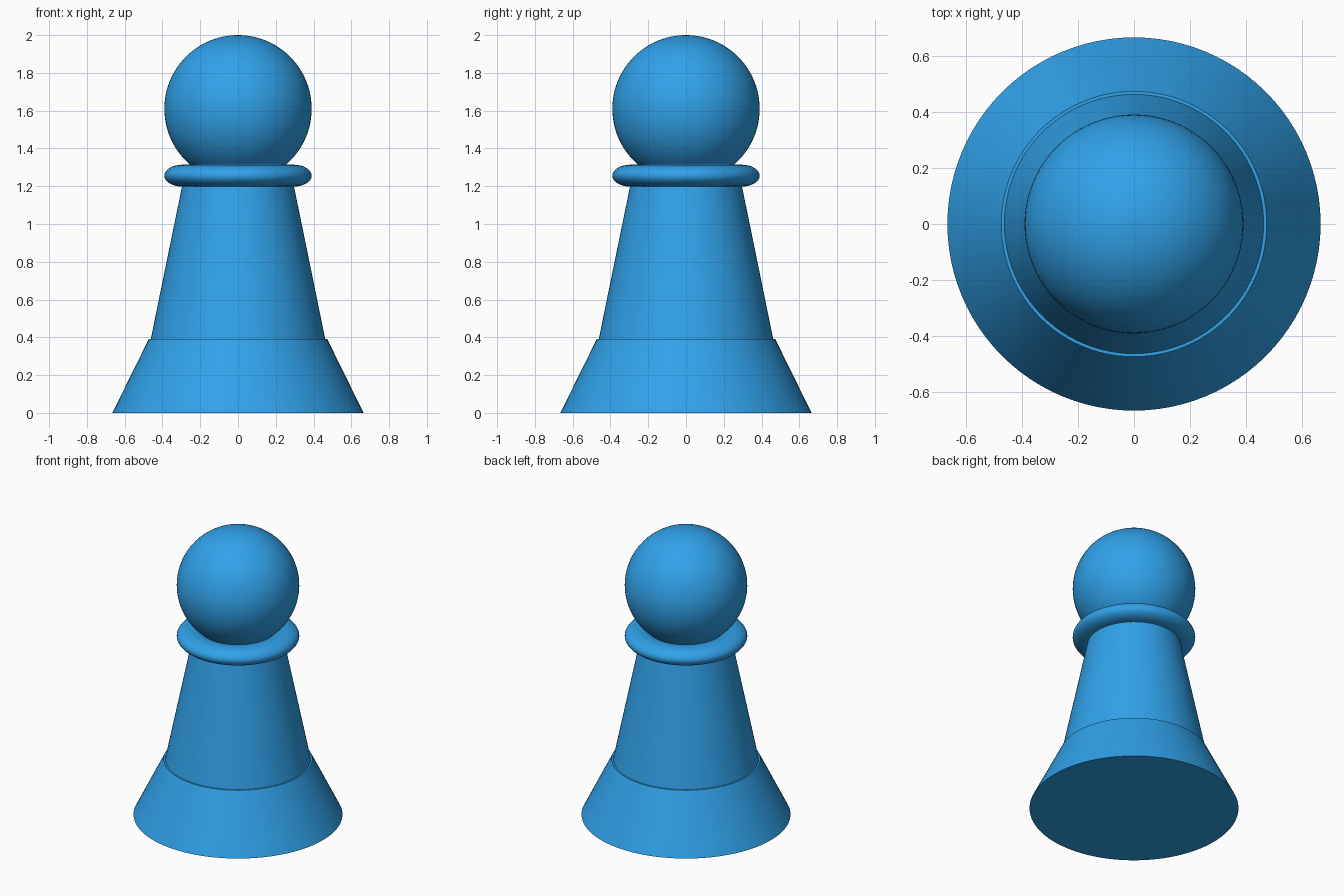
import bpy
from math import radians

if "Cube" in bpy.data.objects:
    bpy.data.objects.remove(bpy.data.objects["Cube"])


def finish(name):
    obj = bpy.context.object
    obj.name = name
    bpy.ops.object.shade_smooth_by_angle(angle=radians(30))
    obj.data.materials.append(blue)
    return obj


def tapered(name, r_bottom, r_top, z0, z1):
    bpy.ops.mesh.primitive_cone_add(vertices=96, radius1=r_bottom, radius2=r_top,
                                    depth=z1 - z0, location=(0, 0, (z0 + z1) / 2))
    return finish(name)


blue = bpy.data.materials.new("blue")
blue.diffuse_color = (0.03, 0.36, 0.82, 1)
blue.use_nodes = True
blue.node_tree.nodes["Principled BSDF"].inputs["Base Color"].default_value = blue.diffuse_color

# Flared foot and tapering body, with a thin ledge between them
tapered("base", 0.665, 0.473, 0.0, 0.39)
tapered("body", 0.463, 0.285, 0.385, 1.255)

# Flattened ring collar
bpy.ops.mesh.primitive_torus_add(major_segments=96, minor_segments=32,
                                 major_radius=0.295, minor_radius=0.095,
                                 location=(0, 0, 1.256))
bpy.context.object.scale.z = 0.058 / 0.095
bpy.ops.object.transform_apply(location=False, rotation=False, scale=True)
finish("collar")

# Ball head
bpy.ops.mesh.primitive_uv_sphere_add(segments=96, ring_count=48, radius=0.39,
                                     location=(0, 0, 1.61))
finish("head")
